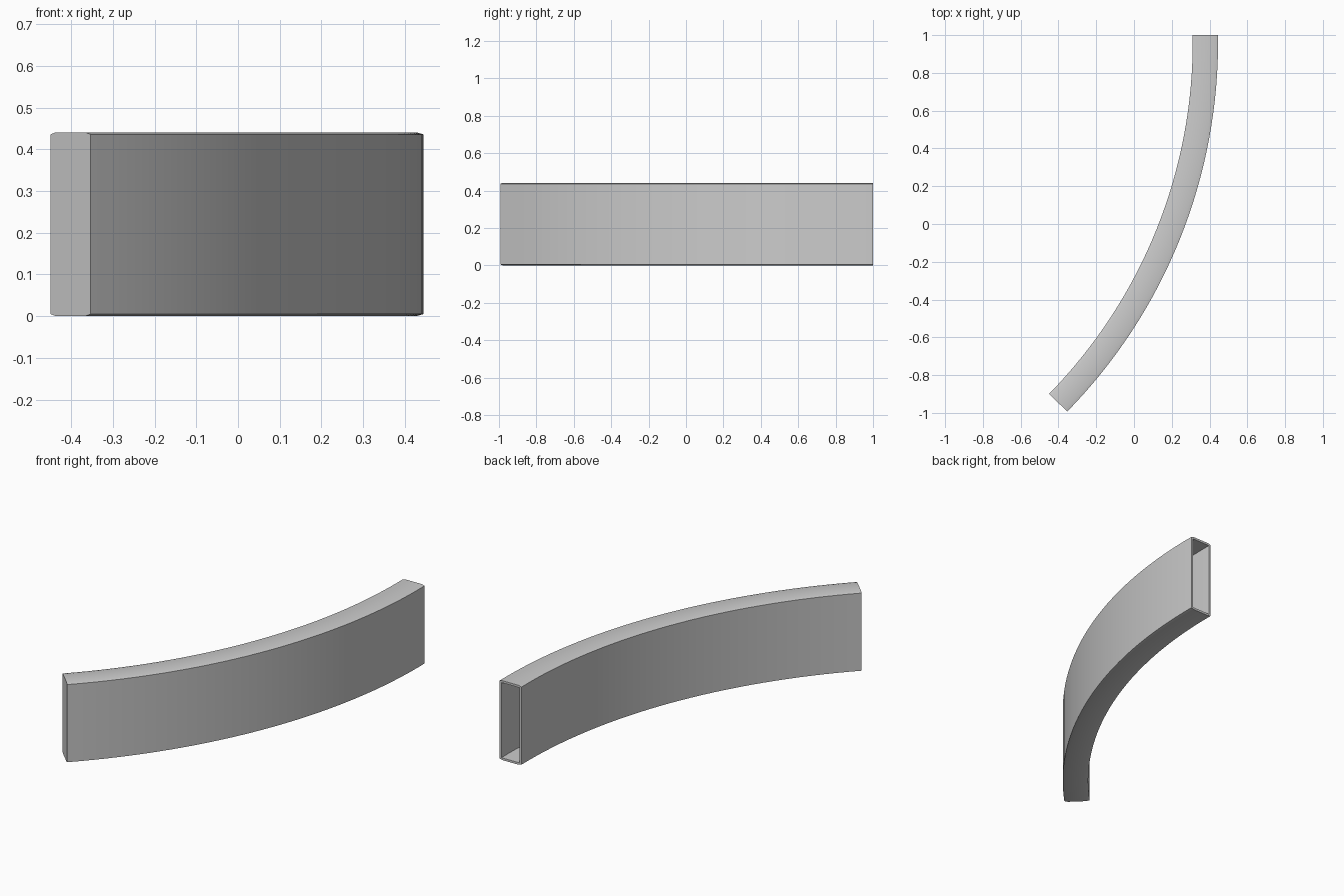
import bpy, bmesh, math

if "Cube" in bpy.data.objects:
    bpy.data.objects.remove(bpy.data.objects["Cube"])

# Arc that the duct follows (centre, radius, end angles in degrees)
CX, CY, R = -2.352, 0.964, 2.73
A0, A1, STEPS = -44.4, 0.76, 32

# Cross-sections as (offset from centre line, height)
W, B, H, T = 0.067, 0.018, 0.441, 0.012
outer = [(-W, 0.005), (-W + B, 0), (W - B, 0), (W, 0.005),
         (W, H - 0.005), (W - B, H), (-W + B, H), (-W, H - 0.005)]
inner = [(-W + T, T), (W - T, T), (W - T, H - T), (-W + T, H - T)]


def sweep(bm, profile, first, flip):
    """Sweep a closed profile along the arc, returning its rings."""
    rings = []
    for i in range(STEPS + 1):
        a = math.radians(first + (A1 - first) * i / STEPS)
        rings.append([bm.verts.new((CX + (R + u) * math.cos(a),
                                    CY + (R + u) * math.sin(a), z))
                      for u, z in profile])
    n = len(profile)
    for p, q in zip(rings, rings[1:]):
        for j in range(n):
            k = (j + 1) % n
            bm.faces.new((p[j], p[k], q[k], q[j]))
    bm.faces.new(rings[0])
    return rings


# Curved hollow duct: outer shell, inner lining, closed front, open back
bm = bmesh.new()
out = sweep(bm, outer, A0, False)
inn = sweep(bm, inner, A0 + 0.25, True)

# Rim at the open end joins shell and lining
o, n = out[-1], inn[-1]
for (a, b), k in (((0, 1), 0), ((2, 3), 1), ((4, 5), 2), ((6, 7), 3)):
    bm.faces.new((o[a], o[b], n[k]))
for a, k in ((1, 0), (3, 1), (5, 2), (7, 3)):
    bm.faces.new((o[a], o[(a + 1) % 8], n[(k + 1) % 4], n[k]))
bmesh.ops.recalc_face_normals(bm, faces=bm.faces)

mesh = bpy.data.meshes.new("curved_duct")
bm.to_mesh(mesh)
bm.free()
duct = bpy.data.objects.new("curved_duct", mesh)
bpy.context.collection.objects.link(duct)
bpy.context.view_layer.objects.active = duct
duct.select_set(True)
bpy.ops.object.shade_smooth_by_angle(angle=math.radians(30))
